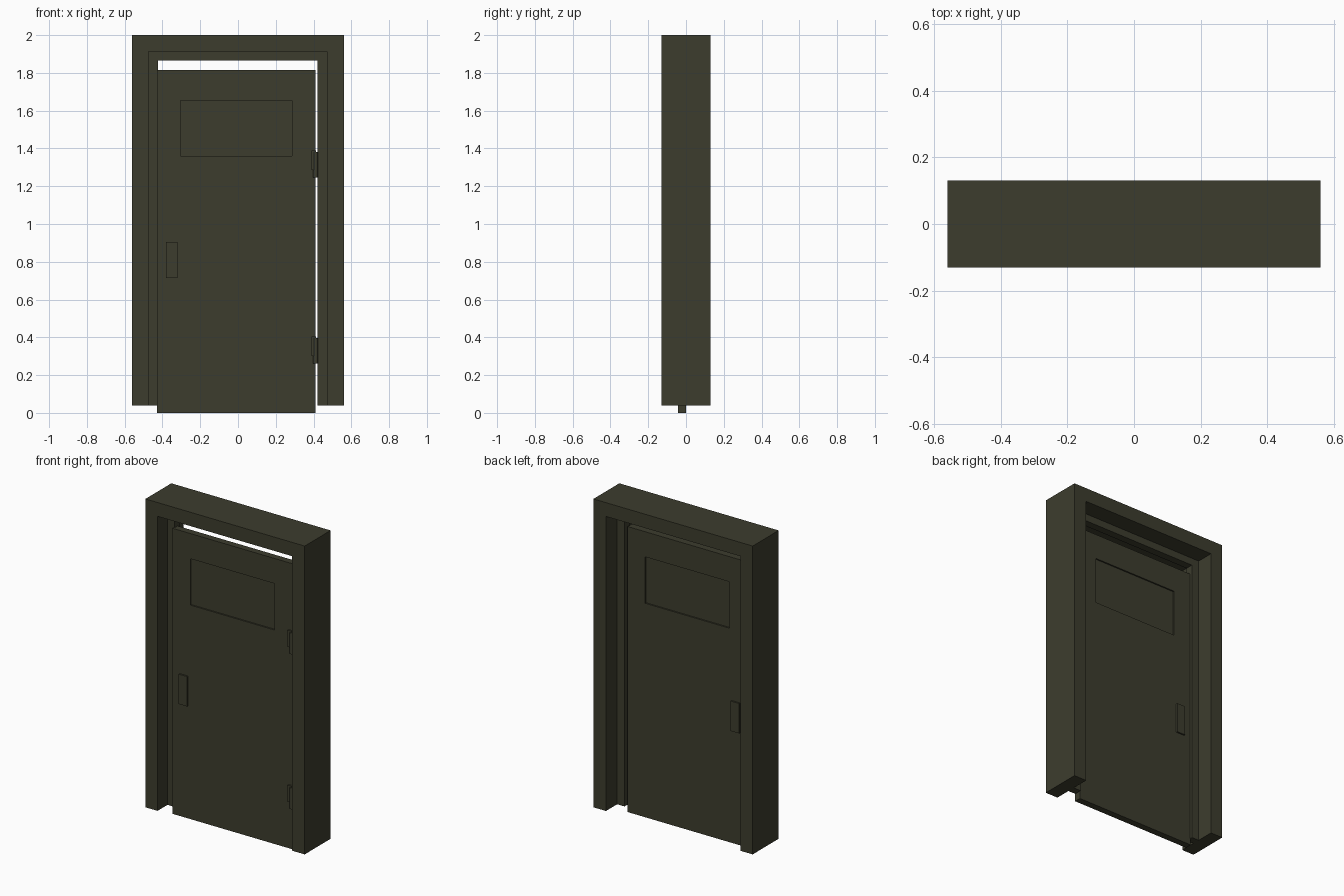
import bpy, bmesh
from mathutils import Matrix

if "Cube" in bpy.data.objects:
    bpy.data.objects.remove(bpy.data.objects["Cube"])

# One dull olive paint for everything
paint = bpy.data.materials.new("olive_paint")
paint.use_nodes = True
olive = (0.046, 0.046, 0.027, 1)
paint.diffuse_color = olive
paint.node_tree.nodes["Principled BSDF"].inputs["Base Color"].default_value = olive


def finish(name, bm):
    bmesh.ops.recalc_face_normals(bm, faces=bm.faces)
    mesh = bpy.data.meshes.new(name)
    bm.to_mesh(mesh)
    bm.free()
    mesh.materials.append(paint)
    obj = bpy.data.objects.new(name, mesh)
    bpy.context.collection.objects.link(obj)
    return obj


def box(name, x, y, z):
    bm = bmesh.new()
    bmesh.ops.create_cube(bm, size=1)
    for v in bm.verts:
        for i, (lo, hi) in enumerate((x, y, z)):
            v.co[i] = lo if v.co[i] < 0 else hi
    return finish(name, bm)


def surround(name, outer, inner, y, base):
    """Upside-down U, extruded through the wall; outer and inner are (left x, right x, top)."""
    (a, b, t), (c, d, u) = outer, inner
    points = [(a, base), (a, t), (b, t), (b, base), (d, base), (d, u), (c, u), (c, base)]
    bm = bmesh.new()
    face = bm.faces.new([bm.verts.new((px, y[0], pz)) for px, pz in points])
    new = bmesh.ops.extrude_face_region(bm, geom=[face])["geom"]
    moved = [g for g in new if isinstance(g, bmesh.types.BMVert)]
    bmesh.ops.translate(bm, verts=moved, vec=(0, y[1] - y[0], 0))
    return finish(name, bm)


# Frame and the stop the door closes against
surround("door_frame", (-0.56, 0.56, 2), (-0.475, 0.472, 1.912), (-0.13, 0.13), 0.04)
surround("door_stop", (-0.476, 0.473, 1.913), (-0.424, 0.42, 1.866), (-0.03, 0.018), 0.04)

# Door leaf with a shallow recess on each side
leaf = box("door_leaf", (-0.43, 0.41), (-0.043, 0), (0, 1.815))
bm = bmesh.new()
bm.from_mesh(leaf.data)
cuts = [((-0.305, 0, 0), (1, 0, 0)), ((0.287, 0, 0), (1, 0, 0)),
        ((0, 0, 1.36), (0, 0, 1)), ((0, 0, 1.655), (0, 0, 1))]
for co, no in cuts:
    bmesh.ops.bisect_plane(bm, geom=bm.verts[:] + bm.edges[:] + bm.faces[:],
                           plane_co=co, plane_no=no)
bm.normal_update()
panels = [f for f in bm.faces if abs(f.normal.y) > 0.9
          and abs(f.calc_center_median().x) < 0.1
          and 1.4 < f.calc_center_median().z < 1.6]
for panel in panels:
    inward = -panel.normal * 0.009
    new = bmesh.ops.extrude_discrete_faces(bm, faces=[panel])["faces"][0]
    rim = list(new.edges)
    bmesh.ops.translate(bm, verts=new.verts[:], vec=inward)
# Close the recess walls between each panel and its opening
bmesh.ops.holes_fill(bm, edges=[], sides=0)
open_edges = [e for e in bm.edges if e.is_boundary]
for front in (True, False):
    side = [e for e in open_edges
            if (e.verts[0].co.y < -0.02) == front]
    if side:
        bmesh.ops.bridge_loops(bm, edges=side)
bmesh.ops.dissolve_limit(bm, angle_limit=0.01, verts=bm.verts[:], edges=bm.edges[:])
bmesh.ops.recalc_face_normals(bm, faces=bm.faces)
bm.to_mesh(leaf.data)
bm.free()

# Push plates on both faces
for name, y in (("front_push_plate", (-0.053, -0.042)), ("back_push_plate", (-0.001, 0.01))):
    box(name, (-0.38, -0.32), y, (0.715, 0.905))

# Hinges: door plate, frame plate and pin barrel
for name, z in (("lower", 0.26), ("upper", 1.245)):
    box(name + "_hinge_door_plate", (0.388, 0.414), (-0.055, -0.042), (z + 0.04, z + 0.145))
    box(name + "_hinge_frame_plate", (0.412, 0.472), (-0.036, -0.029), (z + 0.018, z + 0.088))
    bm = bmesh.new()
    bmesh.ops.create_cone(bm, cap_ends=True, segments=12, radius1=0.013, radius2=0.013,
                          depth=0.135, matrix=Matrix.Translation((0.411, -0.046, z + 0.068)))
    barrel = finish(name + "_hinge_barrel", bm)
    for p in barrel.data.polygons:
        p.use_smooth = len(p.vertices) == 4
